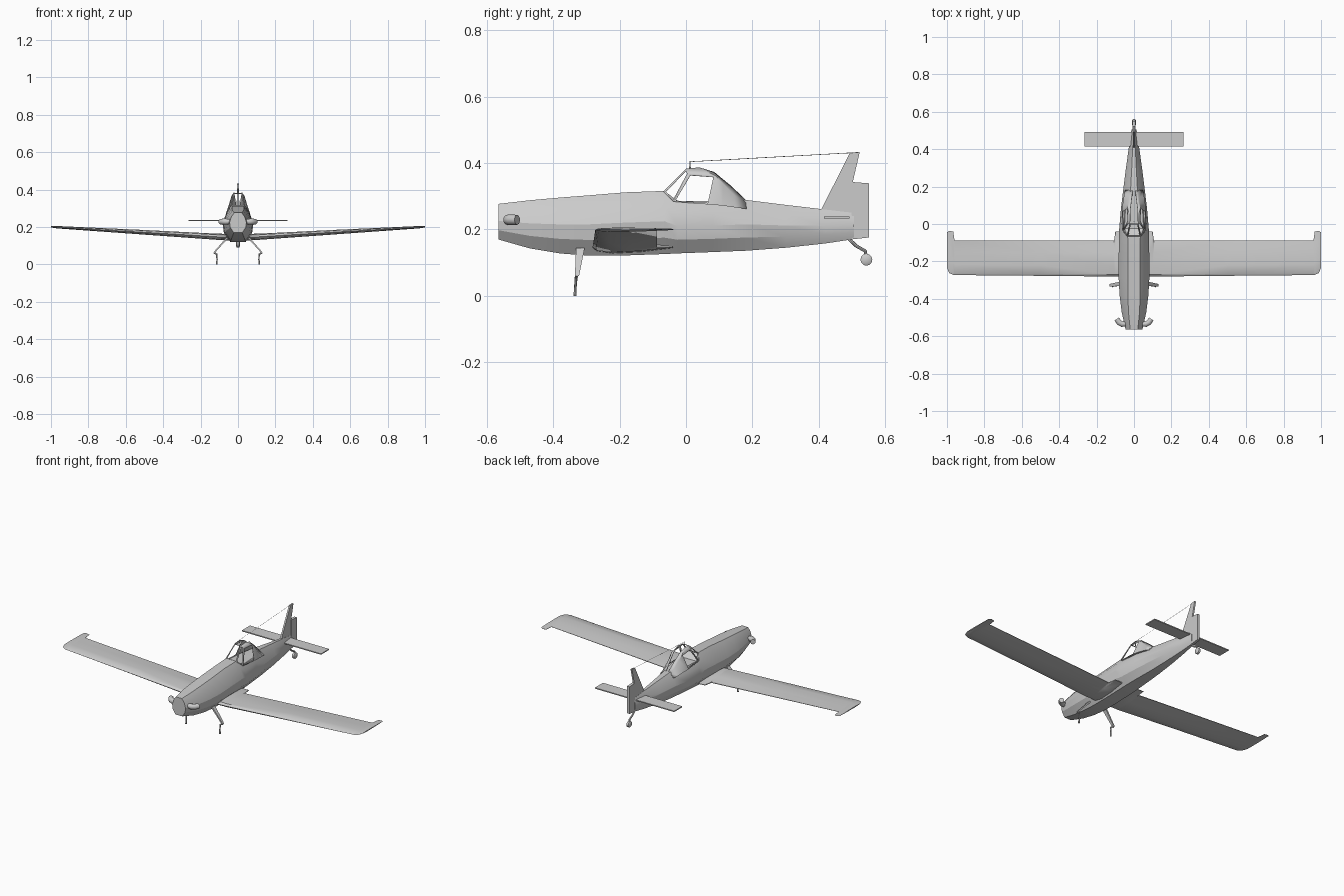
import bpy, bmesh, math
from mathutils import Vector

if "Cube" in bpy.data.objects:
    bpy.data.objects.remove(bpy.data.objects["Cube"])

grey = bpy.data.materials.new("light grey")
grey.diffuse_color = (0.6, 0.6, 0.6, 1)
grey.use_nodes = True
grey.node_tree.nodes["Principled BSDF"].inputs["Base Color"].default_value = grey.diffuse_color


def finish(name, bm, angle=25):
    bmesh.ops.recalc_face_normals(bm, faces=bm.faces)
    me = bpy.data.meshes.new(name)
    bm.to_mesh(me)
    bm.free()
    me.materials.append(grey)
    ob = bpy.data.objects.new(name, me)
    bpy.context.collection.objects.link(ob)
    bpy.ops.object.select_all(action='DESELECT')
    ob.select_set(True)
    bpy.context.view_layer.objects.active = ob
    bpy.ops.object.shade_smooth_by_angle(angle=math.radians(angle))
    return ob


def loft(name, rings, angle=25):
    """Closed skin through a list of equal-length rings."""
    bm = bmesh.new()
    vs = [[bm.verts.new(p) for p in r] for r in rings]
    n = len(vs[0])
    for a, b in zip(vs, vs[1:]):
        for i in range(n):
            bm.faces.new((a[i], a[(i + 1) % n], b[(i + 1) % n], b[i]))
    bm.faces.new(vs[0][::-1])
    bm.faces.new(vs[-1])
    return finish(name, bm, angle)


def tube(name, pts, radii, n=8):
    pts = [Vector(p) for p in pts]
    rings = []
    for i, (p, r) in enumerate(zip(pts, radii)):
        t = pts[min(i + 1, len(pts) - 1)] - pts[max(i - 1, 0)]
        q = t.to_track_quat('Z', 'X')
        rings.append([p + q @ Vector((r * math.cos(2 * math.pi * k / n),
                                      r * math.sin(2 * math.pi * k / n), 0))
                      for k in range(n)])
    return loft(name, rings, 40)


def plate(name, outline, half):
    """Upright plate from a (y, z) outline."""
    return loft(name, [[(x, y, z) for y, z in outline] for x in (-half, half)])


# Fuselage: y, top z, bottom z, half width, top width factor
stations = [
    (-0.565, 0.277, 0.170, 0.045, 0.45),
    (-0.47, 0.288, 0.143, 0.066, 0.45),
    (-0.38, 0.296, 0.128, 0.077, 0.42),
    (-0.29, 0.303, 0.121, 0.082, 0.40),
    (-0.18, 0.312, 0.122, 0.082, 0.38),
    (-0.065, 0.316, 0.126, 0.080, 0.42),
    (-0.025, 0.286, 0.128, 0.079, 0.65),
    (0.08, 0.285, 0.132, 0.070, 0.65),
    (0.18, 0.289, 0.136, 0.058, 0.32),
    (0.30, 0.274, 0.145, 0.043, 0.28),
    (0.42, 0.260, 0.158, 0.026, 0.25),
    (0.505, 0.250, 0.171, 0.013, 0.40),
]
rings = []
for y, zt, zb, w, k in stations:
    h = zt - zb
    right = [(w * k, zt), (w * (k + 1) / 2 * 1.08, zb + h * 0.8),
             (w, zb + h * 0.52), (w * 0.92, zb + h * 0.26), (w * 0.5, zb)]
    rings.append([(x, y, z) for x, z in right] +
                 [(-x, y, z) for x, z in reversed(right)])
loft("fuselage", rings, 22)

# Canopy: arches of top, shoulder and base points, glazed panels left open
arches = [
    [(.022, .000, .383), (.034, .010, .369), (.060, -.038, .284)],
    [(.022, .040, .387), (.035, .088, .362), (.064, .070, .275)],
    [(.019, .085, .373), (.031, .112, .338), (.060, .110, .272)],
    [(.013, .135, .332), (.027, .143, .306), (.054, .150, .266)],
    [(.008, .178, .291), (.020, .180, .284), (.048, .182, .262)],
]
bm = bmesh.new()
hoops = [[bm.verts.new(p) for p in a] +
         [bm.verts.new((-x, y, z)) for x, y, z in reversed(a)] for a in arches]
glazed = []
for j, (a, b) in enumerate(zip(hoops, hoops[1:])):
    for i in range(5):
        f = bm.faces.new((a[i], a[i + 1], b[i + 1], b[i]))
        if j == 0 and i in (1, 3):
            glazed.append(f)
base_r = bm.verts.new((.036, -.068, .314))
base_l = bm.verts.new((-.036, -.068, .314))
top = hoops[0]
glazed.append(bm.faces.new((base_l, base_r, top[0], top[5])))
glazed.append(bm.faces.new((base_r, top[2], top[1], top[0])))
glazed.append(bm.faces.new((base_l, top[5], top[4], top[3])))
bmesh.ops.recalc_face_normals(bm, faces=bm.faces)
bmesh.ops.inset_individual(bm, faces=glazed, thickness=0.007)
bmesh.ops.delete(bm, geom=glazed, context='FACES')
canopy = finish("canopy", bm, 30)
shell = canopy.modifiers.new("frame thickness", 'SOLIDIFY')
shell.thickness = 0.003

# Wings: x, leading y, trailing y, centre z, thickness
wing_stations = [
    (0.04, -0.282, -0.038, 0.146, 0.036),
    (0.100, -0.281, -0.040, 0.148, 0.033),
    (0.106, -0.281, -0.087, 0.148, 0.033),
    (0.50, -0.277, -0.087, 0.172, 0.025),
    (0.960, -0.273, -0.087, 0.199, 0.013),
    (0.966, -0.272, -0.040, 0.199, 0.013),
    (0.988, -0.262, -0.037, 0.201, 0.010),
    (1.000, -0.235, -0.045, 0.202, 0.006),
]
airfoil = [(0, 0), (.05, .32), (.3, .5), (.65, .35), (1, .05),
           (1, -.05), (.6, -.38), (.25, -.5), (.05, -.3)]
for s, side in ((1, "right"), (-1, "left")):
    loft(side + "_wing", [[(s * x, y0 + f * (y1 - y0), z + u * t) for f, u in airfoil]
                          for x, y0, y1, z, t in wing_stations], 30)

    # Main landing leg with flat section and a narrow lower strut
    leg = [(.055, -.318, .145, .006, .013), (.122, -.327, .070, .005, .007),
           (.127, -.328, .060, .005, .006)]
    loft(side + "_landing_leg",
         [[(s * (x + i * hx), y + j * hy, z) for i, j in ((-1, -1), (1, -1), (1, 1), (-1, 1))]
          for x, y, z, hx, hy in leg])
    tube(side + "_axle_strut",
         [(s * .127, -.328, .063), (s * .113, -.331, .054), (s * .112, -.333, .025),
          (s * .114, -.334, 0)], [.005, .005, .004, .005])

    # Exhaust stack sweeping outwards and back
    tube(side + "_exhaust",
         [(s * .040, -.535, .229), (s * .064, -.535, .229), (s * .080, -.526, .229),
          (s * .092, -.508, .229)], [.013, .016, .016, .015], 10)

# Tail surfaces
plate("fin", [(.405, .256), (.493, .430), (.523, .433), (.502, .343), (.506, .235),
              (.42, .235)], .005)
plate("rudder", [(.498, .343), (.551, .339), (.551, .176), (.498, .170)], .008)
loft("tailplane", [[(x, .415, .233), (x, .415, .239), (x, .492, .239), (x, .492, .233)]
                   for x in (-.265, .265)])

# Tail wheel and its strut
tube("tail_strut", [(0, .49, .172), (0, .513, .150), (0, .540, .135), (0, .543, .110)],
     [.005, .005, .005, .005])
tube("tail_wheel", [(-.010, .543, .109), (-.006, .543, .109), (.006, .543, .109),
                    (.010, .543, .109)], [.012, .018, .018, .012], 12)

# Aerial mast and wire
tube("aerial_mast", [(0, .012, .378), (0, .012, .406)], [.003, .002], 6)
tube("aerial_wire", [(0, .012, .404), (0, .518, .432)], [.0009, .0009], 4)
